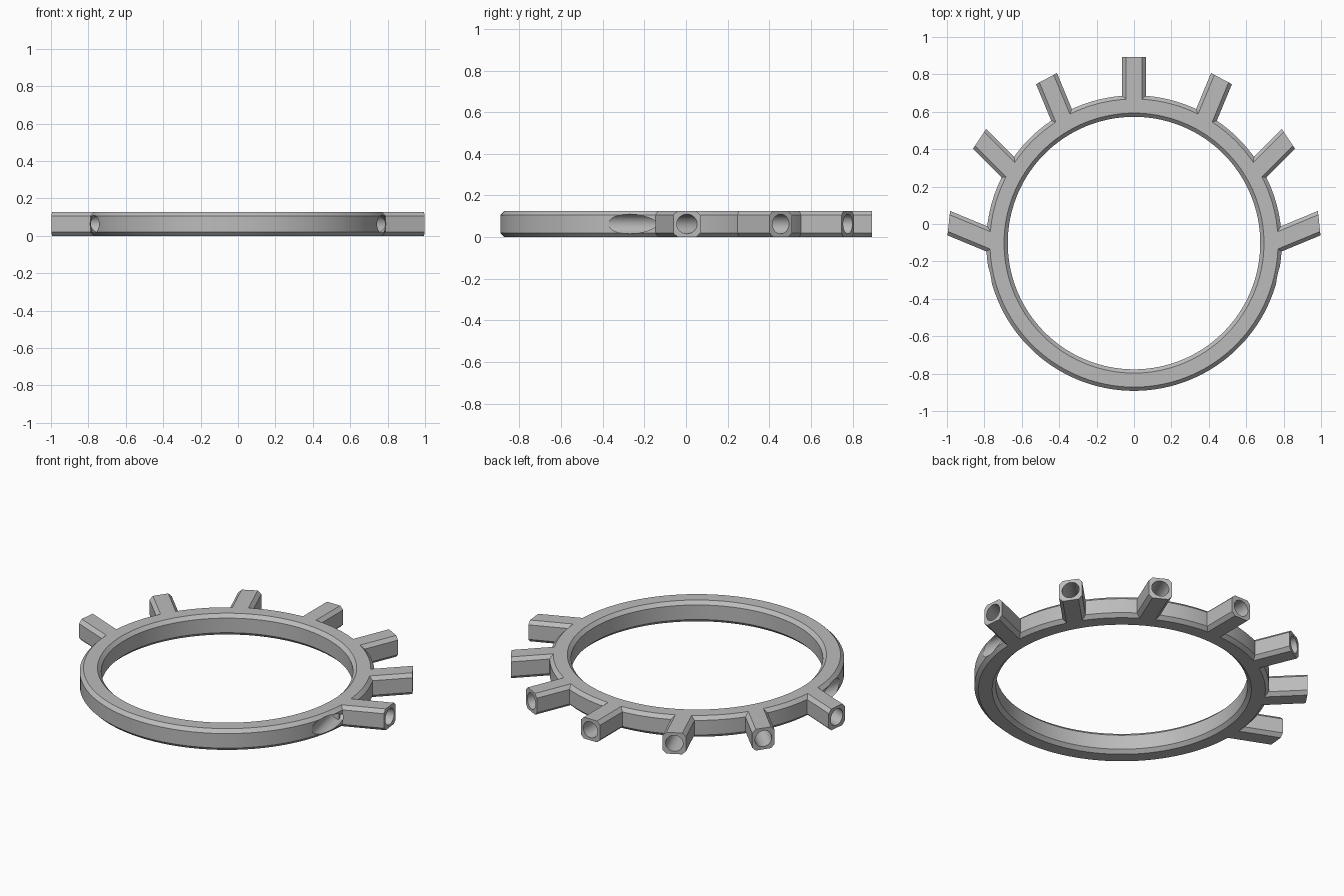
import bpy, bmesh, math
from mathutils import Vector

cube = bpy.data.objects.get("Cube")
if cube:
    bpy.data.objects.remove(cube, do_unlink=True)

HEIGHT, CHAMFER = 0.126, 0.02
OUTER, INNER, MID, TIP = 0.79, 0.675, 0.733, 0.996
CENTRE = Vector((0, -0.102, 0))
HALF = HEIGHT / 2
BORE = 0.047

grey = bpy.data.materials.new("mid grey")
grey.use_nodes = True
grey.diffuse_color = (0.5, 0.5, 0.5, 1)
grey.node_tree.nodes["Principled BSDF"].inputs["Base Color"].default_value = (0.5, 0.5, 0.5, 1)


def heading(degrees):
    a = math.radians(degrees)
    return Vector((math.cos(a), math.sin(a), 0))


def make_object(name, loops, closed=False):
    """Skin a list of equal-sized point loops into a solid."""
    bm = bmesh.new()
    rows = [[bm.verts.new(p) for p in loop] for loop in loops]
    n = len(rows[0])
    pairs = list(zip(rows, rows[1:]))
    if closed:
        pairs.append((rows[-1], rows[0]))
    else:
        bm.faces.new(rows[0])
        bm.faces.new(rows[-1])
    for a, b in pairs:
        for i in range(n):
            j = (i + 1) % n
            bm.faces.new((a[i], a[j], b[j], b[i]))
    bmesh.ops.recalc_face_normals(bm, faces=bm.faces)
    mesh = bpy.data.meshes.new(name)
    bm.to_mesh(mesh)
    bm.free()
    mesh.materials.append(grey)
    obj = bpy.data.objects.new(name, mesh)
    bpy.context.collection.objects.link(obj)
    return obj


def chamfered(x0, x1):
    """Chamfered rectangle from x0 to x1, over the full height."""
    c, h = CHAMFER, HEIGHT
    return [(x0 + c, 0), (x1 - c, 0), (x1, c), (x1, h - c),
            (x1 - c, h), (x0 + c, h), (x0, h - c), (x0, c)]


def make_spoke(start, end, skew):
    """Chamfered bar whose outer end is cut square to the ring's radius."""
    u = (end - start).normalized()
    side = Vector((-u.y, u.x, 0))
    up = Vector((0, 0, 1))
    section = chamfered(-HALF, HALF)
    near = [start + side * w + up * z for w, z in section]
    far = [end + side * w + up * z - u * w * math.tan(skew) for w, z in section]
    return make_object("spoke", [near, far])


def make_bore(start, direction, length):
    """Round cutter at mid height."""
    side = Vector((-direction.y, direction.x, 0))
    circle = [math.tau * i / 40 for i in range(40)]
    base = start + Vector((0, 0, HALF))
    loops = [[base + direction * d + side * BORE * math.cos(a)
              + Vector((0, 0, BORE * math.sin(a))) for a in circle]
             for d in (0, length)]
    obj = make_object("bore_cutter", loops)
    obj.hide_render = True
    return obj


def combine(target, other, operation):
    bpy.context.view_layer.objects.active = target
    mod = target.modifiers.new(operation.lower(), "BOOLEAN")
    mod.object, mod.operation, mod.solver = other, operation, "EXACT"
    bpy.ops.object.modifier_apply(modifier=mod.name)
    bpy.data.objects.remove(other, do_unlink=True)


# Ring band
STEPS = 144
ring = make_object("spoked_ring", [
    [CENTRE + heading(360 * (i + 0.5) / STEPS) * r + Vector((0, 0, z))
     for r, z in chamfered(INNER, OUTER)] for i in range(STEPS)], closed=True)

# Seven spokes fanned over the back half, and their bores
bores = []
for k in range(7):
    root = 30 * k
    aim = 22.5 * (k + 1)
    radial = 6 + 28 * k
    start = CENTRE + heading(root) * MID
    u = heading(aim)
    rel = start - CENTRE
    along = rel.dot(u)
    reach = -along + math.sqrt(along ** 2 + TIP ** 2 - MID ** 2)
    combine(ring, make_spoke(start, start + u * reach, math.radians(radial - aim)), "UNION")
    bores.append(make_bore(start, u, reach + 0.1))

# Slanted holes entering each side of the band toward the lowest spokes
for root, aim in ((0, -78), (180, 258)):
    bores.append(make_bore(CENTRE + heading(root) * MID, heading(aim), 0.5))
for cutter in bores:
    combine(ring, cutter, "DIFFERENCE")

# Smooth curves, crisp chamfers
bpy.ops.object.select_all(action="DESELECT")
ring.select_set(True)
bpy.context.view_layer.objects.active = ring
bpy.ops.object.shade_smooth_by_angle(angle=math.radians(25))
